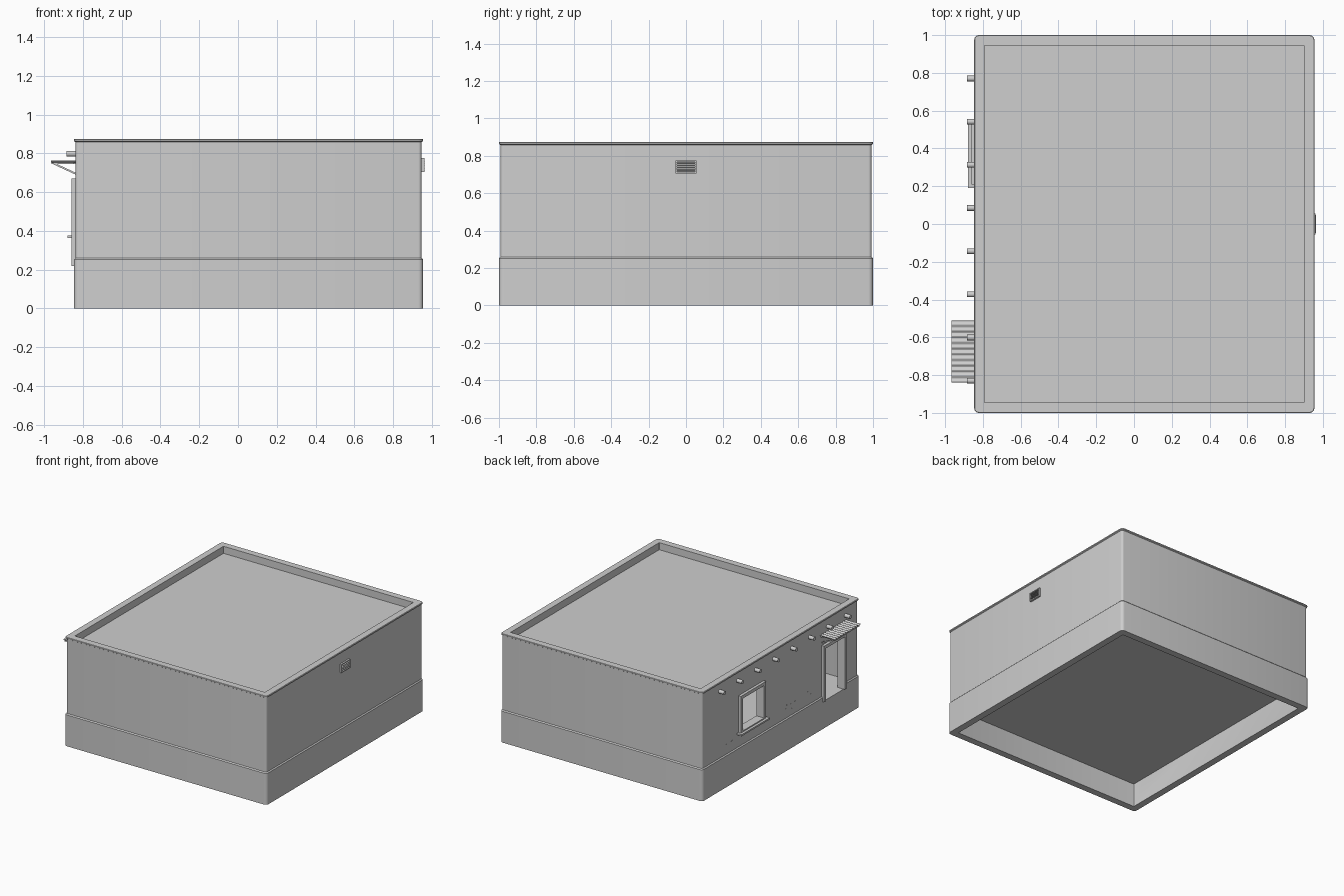
import bpy, bmesh, math, random
from mathutils import Vector

if "Cube" in bpy.data.objects:
    bpy.data.objects.remove(bpy.data.objects["Cube"])

random.seed(3)
grey = bpy.data.materials.new("plain grey")
grey.diffuse_color = (0.62, 0.62, 0.62, 1)
grey.use_nodes = True
grey.node_tree.nodes["Principled BSDF"].inputs["Base Color"].default_value = grey.diffuse_color

X0, X1, Y0, Y1 = -0.846, 0.955, -1.0, 1.0     # footprint of the building
WALL = X0 + 0.008                             # face of the wall with the door


def finish(name, bm, smooth=False):
    bmesh.ops.recalc_face_normals(bm, faces=bm.faces)
    me = bpy.data.meshes.new(name)
    bm.to_mesh(me)
    bm.free()
    me.materials.append(grey)
    ob = bpy.data.objects.new(name, me)
    bpy.context.collection.objects.link(ob)
    if smooth:
        select(ob)
        bpy.ops.object.shade_smooth_by_angle(angle=math.radians(30))
    return ob


def select(ob):
    bpy.ops.object.select_all(action='DESELECT')
    ob.select_set(True)
    bpy.context.view_layer.objects.active = ob


def add_box(bm, x, y, z):
    vs = bmesh.ops.create_cube(bm, size=1)["verts"]
    for v in vs:
        v.co = Vector([(r[0] + r[1]) / 2 + c * (r[1] - r[0]) for c, r in zip(v.co, (x, y, z))])
    return vs


def boxes(name, *specs):
    bm = bmesh.new()
    for s in specs:
        add_box(bm, *s)
    return finish(name, bm)


def rounded_loop(bm, inset, z, n=4):
    r = max(0.025 - inset, 0.001)
    pts = []
    for k, (cx, cy) in enumerate([(X1, Y1), (X0, Y1), (X0, Y0), (X1, Y0)]):
        sx, sy = (1 if cx > 0 else -1), (1 if cy > 0 else -1)
        for i in range(n + 1):
            a = math.pi / 2 * (k + i / n)
            pts.append(bm.verts.new((cx - sx * (inset + r) + r * math.cos(a),
                                     cy - sy * (inset + r) + r * math.sin(a), z)))
    return pts


# Walls with plinth, coping and parapet: closed (inset, z) profile swept round the footprint
profile = [(0, 0), (0, 0.252), (0.008, 0.26), (0.008, 0.858), (0, 0.863), (0, 0.872),
           (0.003, 0.875), (0.055, 0.875), (0.055, 0)]
bm = bmesh.new()
loops = [rounded_loop(bm, i, z) for i, z in profile]
for a, b in zip(loops, loops[1:] + loops[:1]):
    for i in range(len(a)):
        j = (i + 1) % len(a)
        bm.faces.new((a[i], a[j], b[j], b[i]))
walls = finish("walls", bm)

# Door and window openings
DOOR = (-0.795, -0.555, 0.22, 0.645)
WINDOW = (0.235, 0.505, 0.385, 0.645)
for y0, y1, z0, z1 in (DOOR, WINDOW):
    cutter = boxes("opening_cutter", ((X0 - 0.1, X0 + 0.1), (y0, y1), (z0, z1)))
    cutter.hide_render = True
    mod = walls.modifiers.new("opening", 'BOOLEAN')
    mod.operation, mod.solver, mod.object = 'DIFFERENCE', 'EXACT', cutter
    select(walls)
    bpy.ops.object.modifier_apply(modifier=mod.name)
    bpy.data.objects.remove(cutter)
select(walls)
bpy.ops.object.shade_smooth_by_angle(angle=math.radians(30))

# Roof and floor slabs inside the walls
inside = ((X0 + 0.05, X1 - 0.05), (Y0 + 0.05, Y1 - 0.05))
boxes("roof", (*inside, (0.78, 0.818)))
boxes("floor", (*inside, (0.19, 0.22)))


# Casings round the openings
def casing(name, y0, y1, z0, z1, w=0.026, out=0.022, bottom=False):
    xs = (WALL - out, WALL + 0.012)
    parts = [(xs, (y0 - w, y0), (z0, z1)), (xs, (y1, y1 + w), (z0, z1)),
             (xs, (y0 - w, y1 + w), (z1, z1 + w))]
    if bottom:
        parts.append((xs, (y0 - w, y1 + w), (z0 - 0.015, z0)))
    return boxes(name, *parts)


casing("door_casing", *DOOR)
casing("window_casing", *WINDOW, bottom=True)
boxes("window_sill", ((WALL - 0.042, WALL + 0.01), (0.19, 0.55), (0.363, 0.376)))

# Roof beam ends
bm = bmesh.new()
for i in range(8):
    vs = bmesh.ops.create_cone(bm, cap_ends=True, segments=16, radius1=0.015,
                               radius2=0.015, depth=0.07)["verts"]
    for v in vs:
        v.co = Vector((v.co.z - 0.85, v.co.y + 0.77 - i * 0.2285, v.co.x + 0.798))
finish("roof_beams", bm, smooth=True)

# Corrugated canopy over the door
bm = bmesh.new()
rows, x_out, x_in = [], -0.966, WALL + 0.005
steps = 88
for i in range(steps + 1):
    y = -0.84 + 0.33 * i / steps
    z = 0.758 + 0.004 * math.sin(i * math.pi / 4)
    rows.append([bm.verts.new(p) for p in ((x_out, y, z + 0.002), (x_in, y, z + 0.002),
                                           (x_in, y, z - 0.002), (x_out, y, z - 0.002))])
for a, b in zip(rows, rows[1:]):
    for k in range(4):
        bm.faces.new((a[k], a[(k + 1) % 4], b[(k + 1) % 4], b[k]))
bm.faces.new(rows[0])
bm.faces.new(rows[-1])
finish("canopy_sheet", bm)
boxes("canopy_rails",
      ((-0.962, -0.952), (-0.835, -0.515), (0.744, 0.754)),
      ((WALL - 0.01, WALL + 0.005), (-0.835, -0.515), (0.744, 0.754)))

# Canopy brackets: arm plus sloping strut
bm = bmesh.new()
for y in (-0.82, -0.53):
    ys = (y - 0.006, y + 0.006)
    add_box(bm, (-0.96, WALL + 0.005), ys, (0.744, 0.754))
    strut = add_box(bm, (0, 1), ys, (-0.005, 0.005))
    for v in strut:
        t = v.co.x
        v.co.x = -0.952 + t * (WALL + 0.005 + 0.952)
        v.co.z += 0.748 - t * 0.055
finish("canopy_brackets", bm)

# Wall vent: frame, back plate and sloping louvres
vx = X1 - 0.012
vent = [((vx, vx + 0.006), (-0.055, 0.055), (0.705, 0.775))]
for s in (-1, 1):
    vent.append(((vx, vx + 0.018), tuple(sorted((s * 0.047, s * 0.055))), (0.705, 0.775)))
    zc = 0.74 + s * 0.0315
    vent.append(((vx, vx + 0.018), (-0.055, 0.055), (zc - 0.0035, zc + 0.0035)))
boxes("vent_frame", *vent)
bm = bmesh.new()
for i in range(5):
    z = 0.716 + i * 0.0115
    for v in add_box(bm, (vx, vx + 0.021), (-0.048, 0.048), (z, z + 0.003)):
        if v.co.x > vx + 0.01:
            v.co.z -= 0.005
finish("vent_louvres", bm)

# Small chips in the plaster above the plinth
chips = []
for yc, zc, count in ((0.66, 0.33, 6), (-0.13, 0.335, 7), (-0.38, 0.34, 4)):
    for _ in range(count):
        y, z = yc + random.uniform(-0.08, 0.08), zc + random.uniform(-0.03, 0.03)
        chips.append(((WALL - 0.001, WALL + 0.004), (y, y + random.uniform(0.008, 0.02)),
                      (z, z + 0.005)))
boxes("plaster_chips", *chips)
